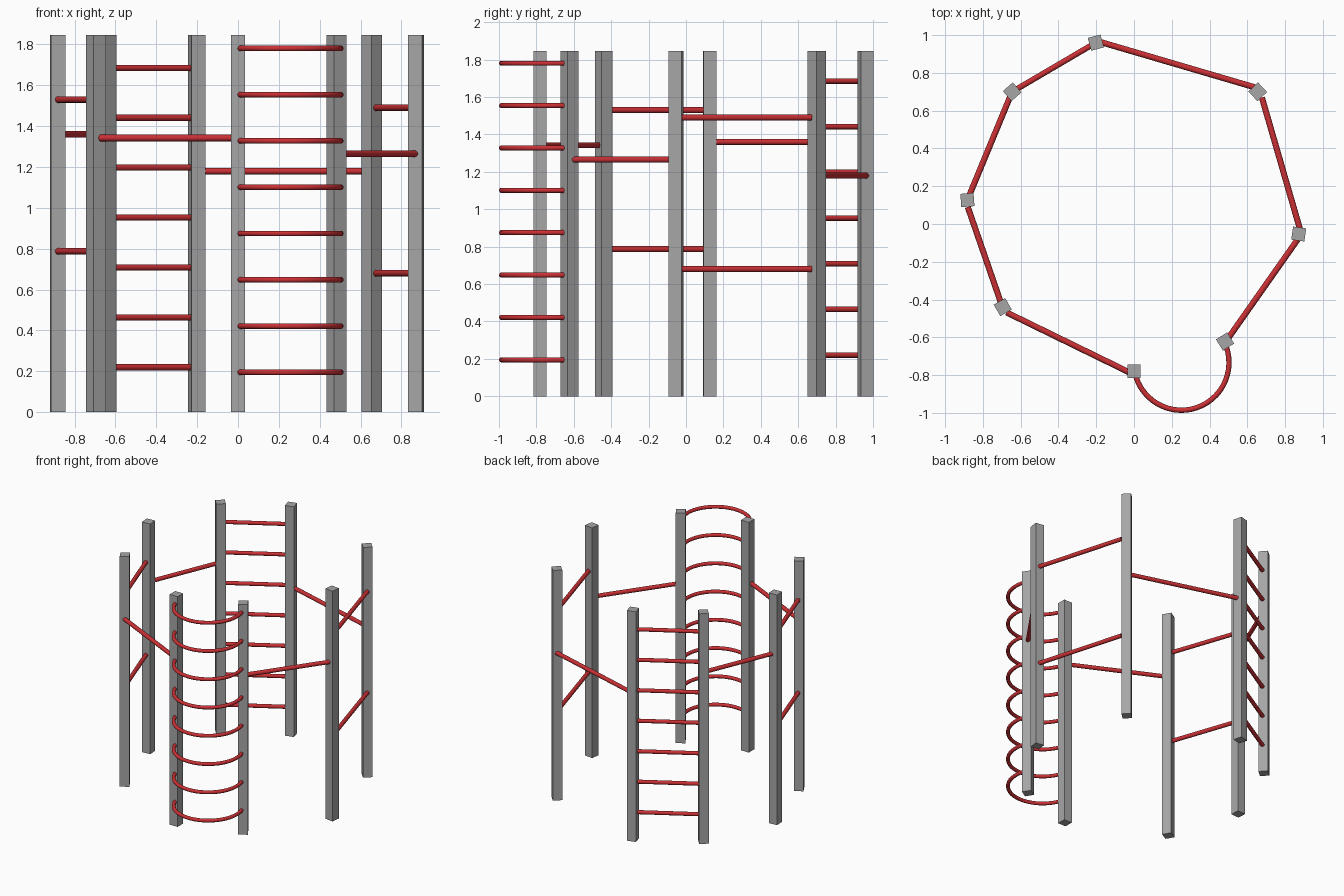
import bpy, math
from mathutils import Vector

cube = bpy.data.objects.get("Cube")
if cube:
    bpy.data.objects.remove(cube, do_unlink=True)


def material(name, rgb):
    m = bpy.data.materials.new(name)
    m.use_nodes = True
    m.diffuse_color = (*rgb, 1)
    m.node_tree.nodes["Principled BSDF"].inputs["Base Color"].default_value = (*rgb, 1)
    return m


steel = material("grey steel", (0.38, 0.38, 0.38))
red = material("red paint", (0.6, 0.03, 0.035))
HEIGHT, WIDTH = 1.845, 0.07


def post(name, x, y, turn):
    bpy.ops.mesh.primitive_cube_add(size=1, location=(x, y, HEIGHT / 2),
                                    rotation=(0, 0, math.radians(turn)))
    o = bpy.context.object
    o.name = name
    o.scale = (WIDTH, WIDTH, HEIGHT)
    o.data.materials.append(steel)


def bar(name, start, end, z, radius=0.016):
    a, b = Vector((*start, z)), Vector((*end, z))
    bpy.ops.mesh.primitive_cylinder_add(vertices=16, radius=radius, depth=(b - a).length,
                                        location=(a + b) / 2)
    o = bpy.context.object
    o.name = name
    o.rotation_euler = (b - a).to_track_quat('Z', 'Y').to_euler()
    o.data.materials.append(red)
    bpy.ops.object.shade_smooth_by_angle()


def arc_rung(name, centre, radius, first, last, z, steps=28):
    curve = bpy.data.curves.new(name, 'CURVE')
    curve.dimensions = '3D'
    curve.bevel_depth = 0.014
    curve.bevel_resolution = 3
    curve.use_fill_caps = True
    s = curve.splines.new('POLY')
    s.points.add(steps)
    for i, p in enumerate(s.points):
        t = math.radians(first + (last - first) * i / steps)
        p.co = (centre[0] + radius * math.cos(t), centre[1] + radius * math.sin(t), z, 1)
    s.use_smooth = True
    curve.materials.append(red)
    o = bpy.data.objects.new(name, curve)
    bpy.context.collection.objects.link(o)


# Ring of square posts
for name, x, y, turn in [
    ("front_post", 0, -0.78, 0),
    ("front_left_post", 0.482, -0.622, 32),
    ("left_post", 0.872, -0.053, -8),
    ("back_left_post", 0.655, 0.70, 43),
    ("back_post", -0.202, 0.96, 15),
    ("back_right_post", -0.645, 0.70, 41),
    ("right_post", -0.882, 0.127, 4),
    ("front_right_post", -0.695, -0.44, 30),
]:
    post(name, x, y, turn)

# Bowed ladder at the front
for i in range(8):
    arc_rung(f"bowed_rung_{i + 1}", (0.251, -0.734), 0.252, 184, 380, 0.195 + 0.2265 * i)

# Straight ladder at the back
for i in range(7):
    bar(f"ladder_rung_{i + 1}", (-0.202, 0.96), (-0.645, 0.70), 0.22 + 0.2442 * i, 0.015)

# Single and double bars between the other posts
bar("left_front_bar", (0.495, -0.61), (0.875, -0.07), 1.265)
for n, z in (("upper", 1.49), ("lower", 0.68)):
    bar(f"left_back_{n}_bar", (0.878, -0.025), (0.677, 0.67), z)
bar("back_bar", (0.645, 0.722), (-0.19, 0.967), 1.18)
bar("right_back_bar", (-0.645, 0.70), (-0.882, 0.127), 1.36)
for n, z in (("upper", 1.53), ("lower", 0.787)):
    bar(f"right_front_{n}_bar", (-0.88, 0.09), (-0.70, -0.43), z)
bar("front_bar", (-0.675, -0.468), (-0.02, -0.788), 1.342)
